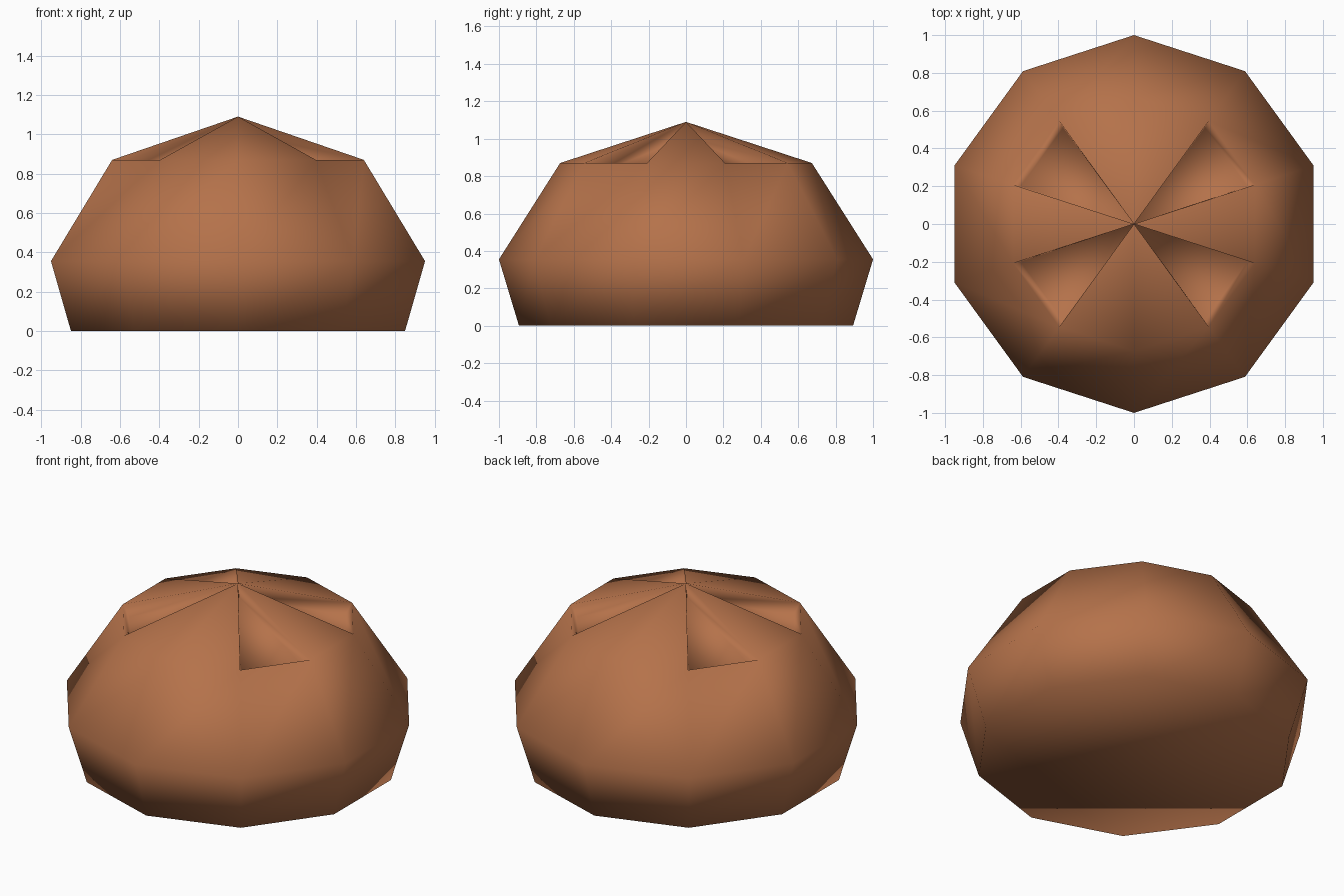
import bpy, bmesh, math

if "Cube" in bpy.data.objects:
    bpy.data.objects.remove(bpy.data.objects["Cube"])

SIDES = 10
RINGS = [(0.893, 0.0), (1.0, 0.355), (0.673, 0.87)]  # radius, height
APEX = 1.09

mat = bpy.data.materials.new("baked brown")
mat.diffuse_color = (0.46, 0.168, 0.069, 1)
mat.use_nodes = True
mat.node_tree.nodes["Principled BSDF"].inputs["Base Color"].default_value = mat.diffuse_color

bm = bmesh.new()

# Ten-sided rounded body, one corner pointing to +y
loops = []
for r, z in RINGS:
    loops.append([bm.verts.new((r * math.cos(math.radians(18 + 36 * i)),
                                r * math.sin(math.radians(18 + 36 * i)), z))
                  for i in range(SIDES)])
for low, high in zip(loops, loops[1:]):
    for i in range(SIDES):
        j = (i + 1) % SIDES
        bm.faces.new((low[i], low[j], high[j], high[i]))

# Flat base and peaked top
bm.faces.new(list(reversed(loops[0])))
tip = bm.verts.new((0, 0, APEX))
top = [bm.faces.new((loops[-1][i], loops[-1][(i + 1) % SIDES], tip))
       for i in range(SIDES)]
bm.normal_update()

# Four wedge-shaped cuts sunk into the top, arranged as a cross
cuts = [top[i] for i in (0, 3, 5, 8)]
bmesh.ops.inset_individual(bm, faces=cuts, thickness=0.02, depth=-0.08)

bmesh.ops.recalc_face_normals(bm, faces=bm.faces[:])
for f in bm.faces:
    f.smooth = True

mesh = bpy.data.meshes.new("scored_bun")
bm.to_mesh(mesh)
bm.free()
mesh.materials.append(mat)
bun = bpy.data.objects.new("scored_bun", mesh)
bpy.context.collection.objects.link(bun)
